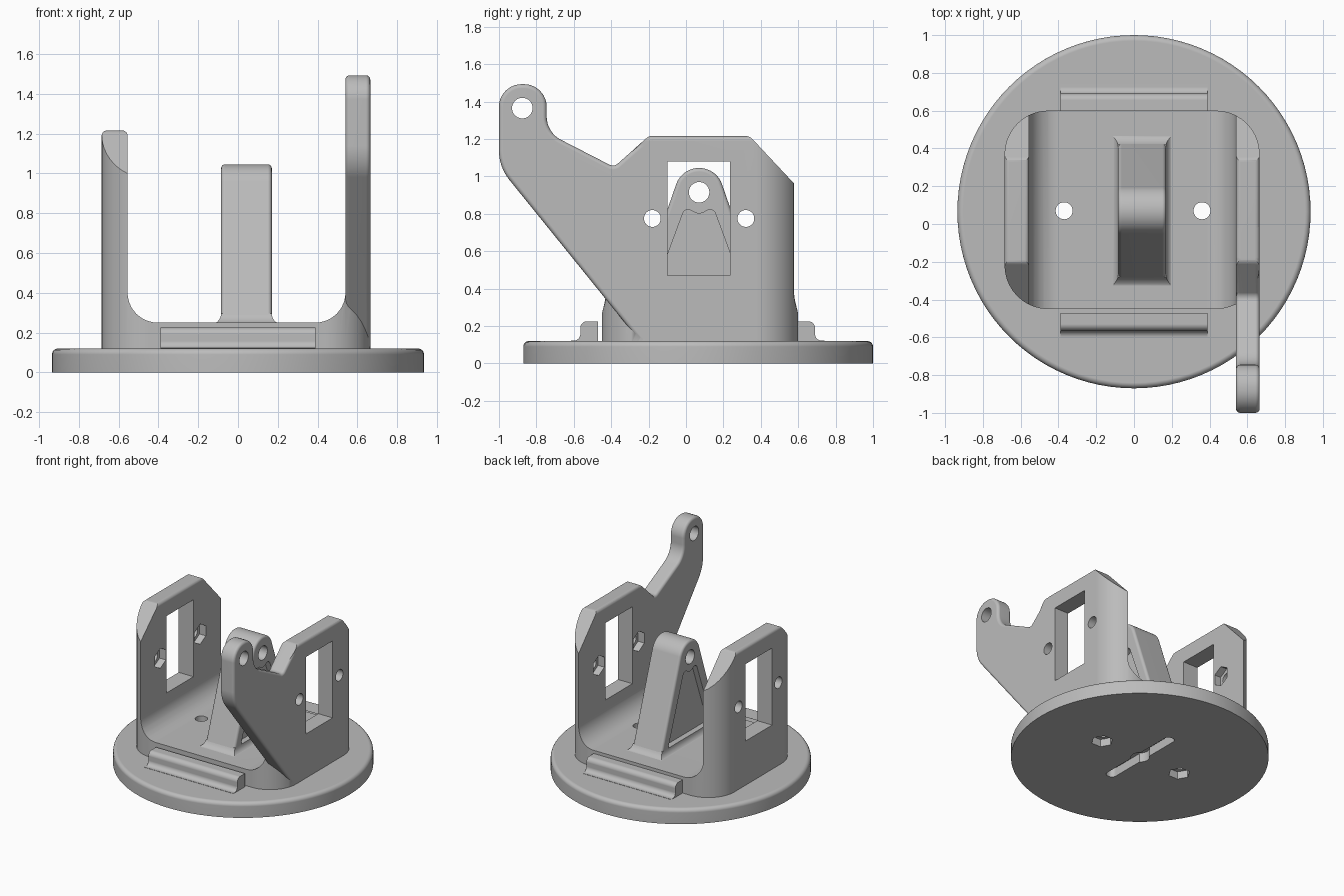
import bpy, bmesh, math
from mathutils import Vector

if "Cube" in bpy.data.objects:
    bpy.data.objects.remove(bpy.data.objects["Cube"], do_unlink=True)

grey = bpy.data.materials.new("plain grey")
grey.use_nodes = True
grey.diffuse_color = (0.5, 0.5, 0.5, 1)
grey.node_tree.nodes["Principled BSDF"].inputs["Base Color"].default_value = (0.5, 0.5, 0.5, 1)

MID = 0.07  # y of the bracket centre line


def rounded(corners, steps=8):
    """Closed outline from (u, v, radius) corners."""
    out = []
    for i, (u, v, r) in enumerate(corners):
        p = Vector((u, v))
        if r == 0:
            out.append(p)
            continue
        a = (Vector(corners[i - 1][:2]) - p).normalized()
        b = (Vector(corners[(i + 1) % len(corners)][:2]) - p).normalized()
        half = a.angle(b) / 2
        centre = p + (a + b).normalized() * (r / math.sin(half))
        reach = r / math.tan(half)
        s, e = p + a * reach - centre, p + b * reach - centre
        for k in range(steps + 1):
            t = k / steps
            out.append(centre + (s * (1 - t) + e * t).normalized() * r)
    return out


def circle(u, v, r, n=32, turn=0.0):
    return [Vector((u + r * math.cos(turn + math.tau * i / n),
                    v + r * math.sin(turn + math.tau * i / n))) for i in range(n)]


def prism(name, outline, axis, lo, hi):
    """Extrude a 2D outline along one axis."""
    place = {"x": lambda p, d: (d, p[0], p[1]),
             "y": lambda p, d: (p[0], d, p[1]),
             "z": lambda p, d: (p[0], p[1], d)}[axis]
    bm = bmesh.new()
    ends = [[bm.verts.new(place(p, d)) for p in outline] for d in (lo, hi)]
    n = len(outline)
    bm.faces.new(ends[0])
    bm.faces.new(ends[1])
    for i in range(n):
        j = (i + 1) % n
        bm.faces.new((ends[0][i], ends[0][j], ends[1][j], ends[1][i]))
    return finish_mesh(bm, name)


def finish_mesh(bm, name):
    bmesh.ops.recalc_face_normals(bm, faces=bm.faces)
    mesh = bpy.data.meshes.new(name)
    bm.to_mesh(mesh)
    bm.free()
    obj = bpy.data.objects.new(name, mesh)
    bpy.context.collection.objects.link(obj)
    return obj


def box(name, x, y, z):
    return prism(name, [(x[0], y[0]), (x[1], y[0]), (x[1], y[1]), (x[0], y[1])], "z", *z)


def activate(obj):
    bpy.ops.object.select_all(action="DESELECT")
    obj.select_set(True)
    bpy.context.view_layer.objects.active = obj


def apply(obj, kind, **settings):
    mod = obj.modifiers.new("step", kind)
    for key, value in settings.items():
        setattr(mod, key, value)
    activate(obj)
    bpy.ops.object.modifier_apply(modifier=mod.name)


def combine(obj, other, operation):
    other.hide_render = True
    apply(obj, "BOOLEAN", object=other, operation=operation, solver="EXACT")
    bpy.data.objects.remove(other, do_unlink=True)


def cut(obj, outline, axis, lo, hi):
    combine(obj, prism("cutter", outline, axis, lo, hi), "DIFFERENCE")


def soften(obj, width):
    apply(obj, "BEVEL", width=width, segments=4, limit_method="ANGLE",
          angle_limit=math.radians(40), use_clamp_overlap=False)


def finish(obj):
    obj.data.materials.clear()
    obj.data.materials.append(grey)
    for poly in obj.data.polygons:
        poly.material_index = 0
    activate(obj)
    bpy.ops.object.shade_smooth_by_angle(angle=math.radians(32))
    apply(obj, "WEIGHTED_NORMAL", keep_sharp=True)


# Round base plate with a softened top rim
base = prism("base_plate", circle(0, 0.065, 0.935, 96), "z", 0, 0.12)
bm = bmesh.new()
bm.from_mesh(base.data)
rim = [e for e in bm.edges if all(v.co.z > 0.1 for v in e.verts)]
bmesh.ops.bevel(bm, geom=rim, offset=0.03, segments=4, profile=0.5, affect="EDGES")
bm.to_mesh(base.data)
bm.free()

# U-shaped bracket: plan, front and side outlines intersected
bracket = prism("bracket", rounded([
    (-0.685, -0.45, 0.23), (0.665, -0.45, 0.23), (0.665, 0.6, 0.23), (-0.685, 0.6, 0.23)],
    12), "z", 0.05, 1.5)
combine(bracket, prism("u_outline", rounded([
    (-0.685, 0.1, 0), (0.665, 0.1, 0), (0.665, 1.215, 0.025), (0.54, 1.215, 0.025),
    (0.54, 0.25, 0.15), (-0.555, 0.25, 0.15), (-0.555, 1.215, 0.025),
    (-0.685, 1.215, 0.025)]), "y", -0.8, 0.9), "INTERSECT")
combine(bracket, prism("side_outline", rounded([
    (-0.5, 0.02, 0), (0.65, 0.02, 0), (0.65, 0.885, 0), (0.34, 1.216, 0.05),
    (-0.2, 1.216, 0.05), (-0.5, 0.93, 0)]), "x", -1, 1), "INTERSECT")

# Long arm reaching forward from the +x wall
arm = prism("arm", rounded([
    (-1.0, 1.493, 0.12), (-0.745, 1.493, 0.12), (-0.745, 1.235, 0.14),
    (-0.385, 1.05, 0.04), (-0.2, 1.215, 0.06), (0, 1.215, 0), (0, 0.11, 0),
    (-0.24, 0.11, 0), (-1.0, 1.05, 0.25)]), "x", 0.54, 0.665)
soften(arm, 0.022)
combine(bracket, arm, "UNION")
cut(bracket, circle(-0.875, 1.365, 0.055), "x", 0.4, 0.8)

# Wall windows, screw holes and hexagonal nut pockets
for outer, inner in ((-0.8, -0.555), (0.8, 0.54)):
    side = math.copysign(1, outer)
    near = inner - side * 0.1
    lo, hi = sorted((near, outer))
    combine(bracket, box("window", (lo, hi), (-0.1, 0.235), (0.47, 1.08)), "DIFFERENCE")
    for y in (-0.18, 0.32):
        cut(bracket, circle(y, 0.775, 0.045), "x", lo, hi)
        lo2, hi2 = sorted((near, inner + side * 0.055))
        cut(bracket, circle(y, 0.775, 0.08, 6, math.pi / 2), "x", lo2, hi2)

# Floor screw holes, with nut pockets underneath
for x in (-0.37, 0.36):
    for part in (bracket, base):
        cut(part, circle(x, MID, 0.045), "z", -0.2, 0.5)
    cut(base, circle(x, MID, 0.08, 6), "z", -0.2, 0.06)

# Slot with a round hub in the underside
cut(base, rounded([(-0.04, MID - 0.36, 0.035), (0.04, MID - 0.36, 0.035),
                   (0.04, MID + 0.36, 0.035), (-0.04, MID + 0.36, 0.035)]), "z", -0.2, 0.07)
cut(base, circle(0, MID, 0.068), "z", -0.2, 0.075)

# Tapered centre post with a round head
head = [Vector((MID + 0.13 * math.cos(a), 0.915 + 0.13 * math.sin(a)))
        for a in (math.radians(20 + 140 * i / 20) for i in range(21))]
post = prism("centre_post", [Vector((MID + 0.385, 0.2))] + head + [Vector((MID - 0.385, 0.2))],
             "x", -0.085, 0.17)
soften(post, 0.02)
pocket = rounded([(MID - 0.28, 0.28, 0.02), (MID + 0.28, 0.28, 0.02),
                  (MID + 0.075, 0.835, 0.03), (MID, 0.795, 0.05), (MID - 0.075, 0.835, 0.03)])
cut(post, pocket, "x", -0.2, -0.04)
cut(post, pocket, "x", 0.125, 0.3)
cut(post, circle(MID, 0.915, 0.055), "x", -0.3, 0.4)

# Flared foot of the post, stacked from shrinking rings
bm = bmesh.new()
rings = []
for k in range(6):
    a = math.pi / 2 * k / 5
    grow, z = 0.045 * (1 - math.sin(a)), 0.245 + 0.05 * (1 - math.cos(a))
    hx, hy = 0.1275 + grow, 0.37 - (z - 0.245) * 0.38 + grow
    rings.append([bm.verts.new((0.0425 + sx * hx, MID + sy * hy, z))
                  for sx, sy in ((-1, -1), (1, -1), (1, 1), (-1, 1))])
for low, high in zip(rings, rings[1:]):
    for i in range(4):
        j = (i + 1) % 4
        bm.faces.new((low[i], low[j], high[j], high[i]))
bm.faces.new(rings[0])
bm.faces.new(rings[-1])
foot = finish_mesh(bm, "post_foot")

# Ridges on the plate in front of and behind the bracket
ridge = rounded([(0.595, 0.1, 0), (0.74, 0.1, 0), (0.74, 0.122, 0), (0.69, 0.122, 0.035),
                 (0.69, 0.225, 0.035), (0.595, 0.225, 0)])
back_ridge = prism("back_ridge", ridge, "y", 0, 1)
bpy.data.objects.remove(back_ridge, do_unlink=True)
back_ridge = prism("back_ridge", ridge, "x", -0.39, 0.39)
front_ridge = prism("front_ridge", [Vector((0.125 - p.x, p.y)) for p in ridge], "x", -0.39, 0.39)

for part in (base, bracket, post, foot, back_ridge, front_ridge):
    finish(part)
